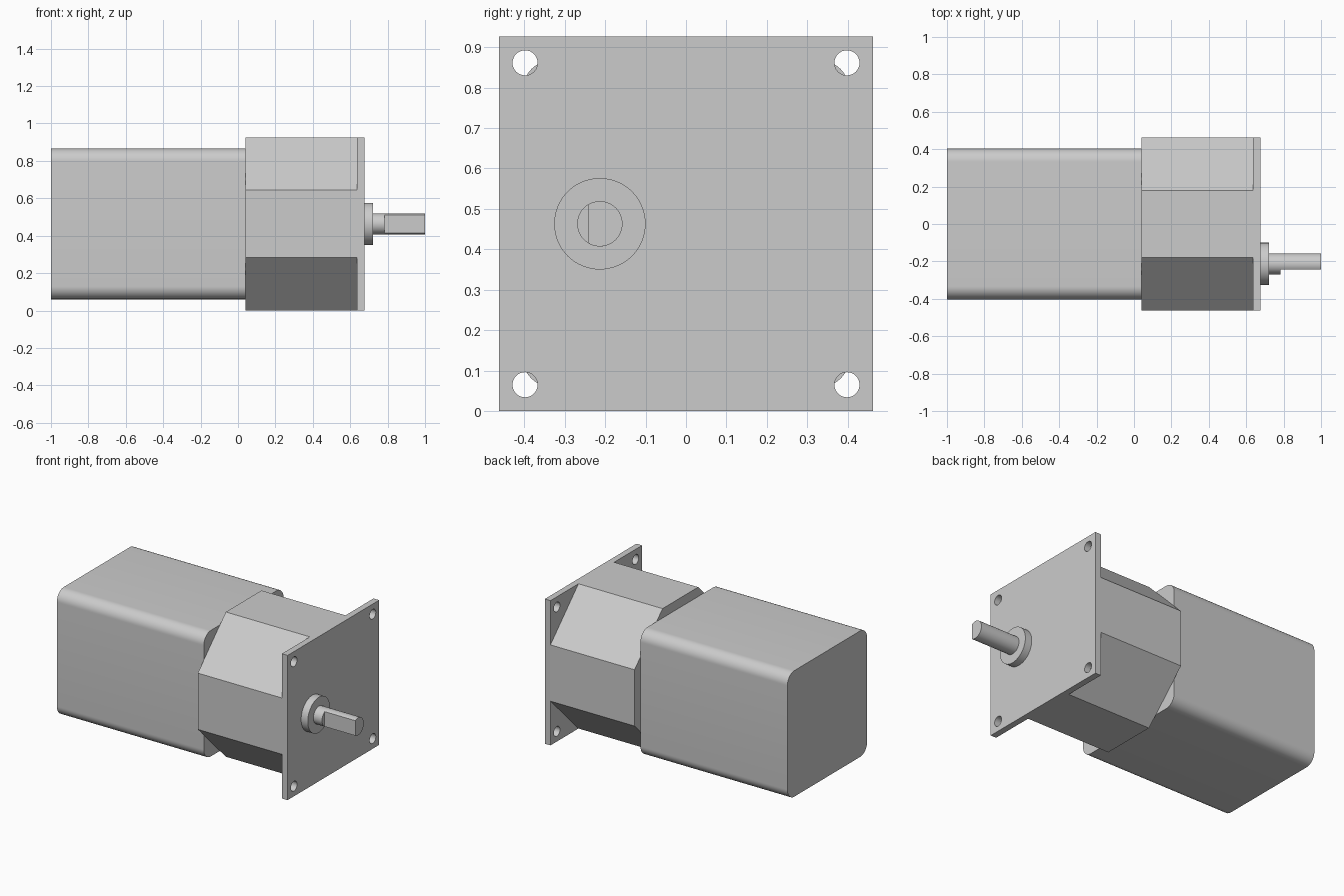
import bpy, bmesh
from math import cos, sin, pi, radians, acos

if "Cube" in bpy.data.objects:
    bpy.data.objects.remove(bpy.data.objects["Cube"])

CZ = 0.463          # height of the motor axis
SHAFT_Y = -0.213    # the output shaft sits off-centre
HOLE, HOLE_R = 0.398, 0.031


def arc(cy, cz, r, a0, a1, n):
    """Points of an arc in the y-z plane, relative to the motor axis."""
    return [(cy + r * cos(a0 + (a1 - a0) * i / n), cz + r * sin(a0 + (a1 - a0) * i / n))
            for i in range(n + 1)]


def circle(cy, cz, r, n=48):
    return arc(cy, cz, r, 0, 2 * pi, n)[:-1]


def prisms(name, profiles, x0, x1):
    """Extrude closed y-z profiles along x into one object."""
    bm = bmesh.new()
    for pts in profiles:
        a = [bm.verts.new((x0, y, CZ + z)) for y, z in pts]
        b = [bm.verts.new((x1, y, CZ + z)) for y, z in pts]
        bm.faces.new(a[::-1])
        bm.faces.new(b)
        for i in range(len(pts)):
            j = (i + 1) % len(pts)
            bm.faces.new((a[i], a[j], b[j], b[i]))
    bmesh.ops.recalc_face_normals(bm, faces=bm.faces)
    me = bpy.data.meshes.new(name)
    bm.to_mesh(me)
    bm.free()
    ob = bpy.data.objects.new(name, me)
    bpy.context.collection.objects.link(ob)
    return ob


def activate(ob):
    bpy.ops.object.select_all(action='DESELECT')
    ob.select_set(True)
    bpy.context.view_layer.objects.active = ob


# motor body: square tube with rounded long edges
H, R = 0.403, 0.07
body = []
for k, (sy, sz) in enumerate([(1, 1), (-1, 1), (-1, -1), (1, -1)]):
    body += arc(sy * (H - R), sz * (H - R), R, k * pi / 2, (k + 1) * pi / 2, 12)
motor = prisms("motor_body", [body], -1.0, 0.04)

# gearbox: octagonal housing
W, C = 0.463, 0.18
octagon = [(W, -C), (W, C), (C, W), (-C, W), (-W, C), (-W, -C), (-C, -W), (C, -W)]
gearbox = prisms("gearbox_housing", [octagon], 0.04, 0.635)

# square mounting flange with four corner holes
flange = prisms("mounting_flange", [[(-W, -W), (W, -W), (W, W), (-W, W)]], 0.635, 0.675)
cutter = prisms("hole_cutter", [circle(sy * HOLE, sz * HOLE, HOLE_R, 32)
                                for sy in (-1, 1) for sz in (-1, 1)], 0.6, 0.7)
cutter.hide_render = True
mod = flange.modifiers.new("holes", 'BOOLEAN')
mod.operation, mod.solver, mod.object = 'DIFFERENCE', 'EXACT', cutter
activate(flange)
bpy.ops.object.modifier_apply(modifier=mod.name)
bpy.data.objects.remove(cutter, do_unlink=True)

# shaft boss, round shaft root and D-shaped shaft end
SR = 0.056
boss = prisms("shaft_boss", [circle(SHAFT_Y, 0, 0.113, 64)], 0.675, 0.722)
root = prisms("shaft_root", [circle(SHAFT_Y, 0, SR)], 0.722, 0.783)
flat = acos(-0.029 / SR)
shaft = prisms("shaft_d_end", [arc(SHAFT_Y, 0, SR, -flat, flat, 32)], 0.783, 1.0)

for ob in (motor, flange, boss, root, shaft):
    activate(ob)
    bpy.ops.object.shade_smooth_by_angle(angle=radians(30))
